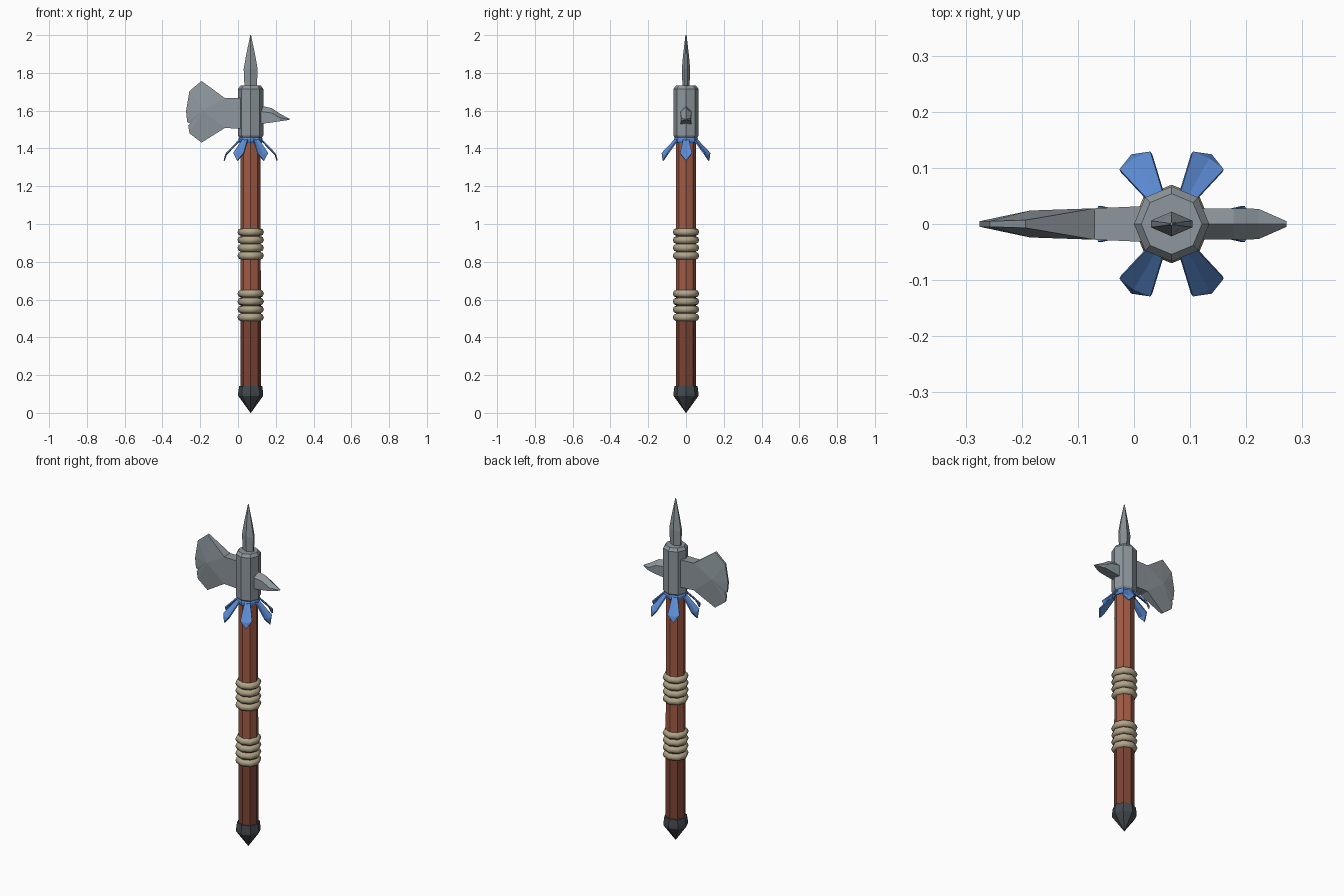
import bpy, bmesh, math

if "Cube" in bpy.data.objects:
    bpy.data.objects.remove(bpy.data.objects["Cube"])

CX = 0.067  # handle axis offset in x


def mat(name, rgb):
    m = bpy.data.materials.new(name)
    m.diffuse_color = (*rgb, 1)
    m.use_nodes = True
    m.node_tree.nodes["Principled BSDF"].inputs["Base Color"].default_value = m.diffuse_color
    return m


STEEL = mat("steel", (0.27, 0.31, 0.34))
DARK = mat("dark_iron", (0.055, 0.067, 0.078))
WOOD = mat("red_wood", (0.36, 0.105, 0.058))
WOOD_LOW = mat("dark_wood", (0.20, 0.058, 0.034))
ROPE = mat("rope", (0.44, 0.375, 0.25))
BLUE = mat("blue_cloth", (0.107, 0.262, 0.66))


def make(name, verts, faces, *mats):
    me = bpy.data.meshes.new(name)
    me.from_pydata(verts, [], faces)
    bm = bmesh.new()
    bm.from_mesh(me)
    bmesh.ops.recalc_face_normals(bm, faces=bm.faces)
    bm.to_mesh(me)
    bm.free()
    ob = bpy.data.objects.new(name, me)
    bpy.context.collection.objects.link(ob)
    for m in mats:
        me.materials.append(m)
    return ob


def loft(name, rings, *mats):
    """Skin a stack of equal-length rings and cap both ends."""
    n = len(rings[0])
    verts = [p for r in rings for p in r]
    faces = [(k * n + i, k * n + (i + 1) % n, (k + 1) * n + (i + 1) % n, (k + 1) * n + i)
             for k in range(len(rings) - 1) for i in range(n)]
    faces += [tuple(range(n)), tuple(range(len(verts) - n, len(verts)))]
    return make(name, verts, faces, *mats)


def turned(name, profile, *mats, n=8):
    """Octagonal turned part from (radius, z) pairs."""
    rings = [[(CX + r * math.cos(math.tau * i / n), r * math.sin(math.tau * i / n), z)
              for i in range(n)] for r, z in profile]
    return loft(name, rings, *mats)


# Handle, darker towards the bottom
handle = turned("handle", [(0.054, 0.12), (0.054, 0.57), (0.053, 0.9), (0.053, 1.47)], WOOD, WOOD_LOW)
for p in handle.data.polygons:
    p.material_index = 1 if p.center.z < 0.5 else 0

# Pommel, socket and cloth collar
turned("pommel", [(0.001, 0.0), (0.066, 0.09), (0.066, 0.105), (0.061, 0.143)], DARK)
turned("axe_socket", [(0.058, 1.455), (0.067, 1.468), (0.067, 1.715), (0.054, 1.732)], STEEL)
turned("cloth_collar", [(0.058, 1.428), (0.064, 1.436), (0.064, 1.45), (0.058, 1.46)], BLUE)

# Rope grips: two groups of four coils
for g, base in enumerate((0.485, 0.811)):
    for k in range(4):
        bpy.ops.mesh.primitive_torus_add(major_segments=8, minor_segments=8, major_radius=0.049,
                                         minor_radius=0.021, location=(CX, 0, base + 0.021 + 0.0418 * k))
        ob = bpy.context.object
        ob.name = f"rope_coil_{g}_{k}"
        ob.data.materials.append(ROPE)
        bpy.ops.object.shade_smooth_by_angle(angle=math.radians(50))

# Six cloth strips hanging outwards: (radius, half width, z)
for k in range(6):
    a = math.tau * k / 6
    pts = [(0.055, 0.015, 1.45), (0.128, 0.032, 1.374), (0.14, 0.0, 1.335),
           (0.128, -0.032, 1.374), (0.055, -0.015, 1.45), (0.055, 0, 1.445), (0.132, 0, 1.365)]
    verts = [(CX + r * math.cos(a) - w * math.sin(a), r * math.sin(a) + w * math.cos(a), z)
             for r, w, z in pts]
    ob = make(f"cloth_strip_{k}", verts, [(0, 1, 6, 5), (1, 2, 6), (6, 2, 3), (5, 6, 3, 4)], BLUE)
    s = ob.modifiers.new("thickness", "SOLIDIFY")
    s.thickness = 0.007
    s.offset = 0

# Top spike with a flattened six-sided section
rings = [[(CX + sx * w, sy * t, z) for sx, sy in
          ((-1, -.27), (0, -1), (1, -.27), (1, .27), (0, 1), (-1, .27))]
         for w, t, z in ((0.032, 0.018, 1.71), (0.037, 0.022, 1.82), (0.025, 0.016, 1.89), (0.002, 0.003, 2.0))]
loft("top_spike", rings, STEEL)

# Axe blade: outline (x, z, half thickness) around a thick centre point
outline = [(0.067, 1.665, 0.034), (-0.07, 1.667, 0.028), (-0.193, 1.757, 0.007), (-0.257, 1.704, 0.005),
           (-0.275, 1.598, 0.005), (-0.269, 1.54, 0.005), (-0.252, 1.531, 0.006), (-0.264, 1.522, 0.005),
           (-0.257, 1.48, 0.005), (-0.193, 1.431, 0.007), (-0.07, 1.508, 0.028), (0.067, 1.503, 0.034)]
n = len(outline)
pts = outline + [(-0.185, 1.6, 0.024)]
verts = [(x, -t, z) for x, z, t in pts] + [(x, t, z) for x, z, t in pts]
faces = [(i, (i + 1) % n, (i + 1) % n + n + 1, i + n + 1) for i in range(n)]
for o in (0, n + 1):
    faces.append((o, o + 1, o + n - 2, o + n - 1))
    faces += [(o + n, o + i, o + i + 1) for i in range(1, n - 2)] + [(o + n, o + n - 2, o + 1)]
make("axe_blade", verts, faces, STEEL)

# Back spike: roof-shaped section (x, half width, bottom, shoulder, ridge)
rings = [[(x, -w, b), (x, w, b), (x, w, s), (x, 0, r), (x, -w, s)] for x, w, b, s, r in
         ((0.09, 0.028, 1.526, 1.60, 1.632), (0.177, 0.028, 1.537, 1.588, 1.614),
          (0.222, 0.027, 1.544, 1.562, 1.584), (0.272, 0.005, 1.551, 1.554, 1.557))]
loft("back_spike", rings, STEEL)
